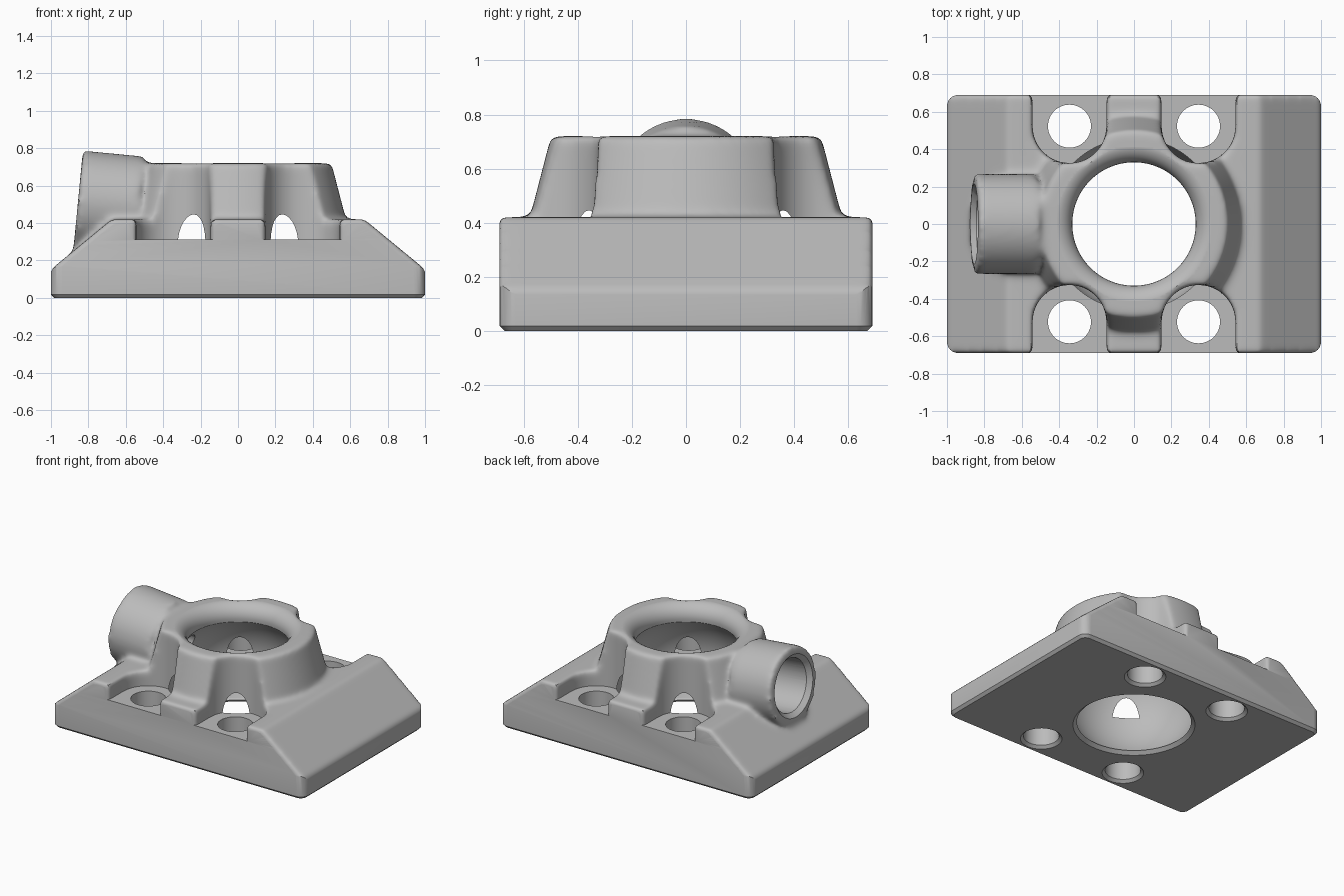
import bpy, bmesh, math
from mathutils import Matrix, Vector

if "Cube" in bpy.data.objects:
    bpy.data.objects.remove(bpy.data.objects["Cube"])


def finish(name, bm):
    bmesh.ops.recalc_face_normals(bm, faces=bm.faces)
    mesh = bpy.data.meshes.new(name)
    bm.to_mesh(mesh)
    bm.free()
    ob = bpy.data.objects.new(name, mesh)
    bpy.context.collection.objects.link(ob)
    return ob


def box(name, lo, hi):
    bm = bmesh.new()
    bmesh.ops.create_cube(bm, size=1)
    for v in bm.verts:
        v.co = [(a + b) / 2 + c * (b - a) for a, b, c in zip(lo, hi, v.co)]
    return finish(name, bm)


def rod(name, start, direction, length, r1, r2=None, segments=64):
    """Cylinder or cone running from a start point along a direction."""
    bm = bmesh.new()
    d = Vector(direction).normalized()
    place = Matrix.Translation(Vector(start) + d * length / 2) @ d.to_track_quat('Z', 'Y').to_matrix().to_4x4()
    bmesh.ops.create_cone(bm, cap_ends=True, segments=segments, radius1=r1,
                          radius2=r1 if r2 is None else r2, depth=length, matrix=place)
    return finish(name, bm)


def extrude_profile(name, points, y):
    bm = bmesh.new()
    face = bm.faces.new([bm.verts.new((px, -y, pz)) for px, pz in points])
    out = bmesh.ops.extrude_face_region(bm, geom=[face])
    for v in out["geom"]:
        if isinstance(v, bmesh.types.BMVert):
            v.co.y = y
    return finish(name, bm)


def lathe(name, points, center=(0, 0), steps=96):
    bm = bmesh.new()
    verts = [bm.verts.new((r, 0, z)) for r, z in points]
    edges = [bm.edges.new(pair) for pair in zip(verts, verts[1:])]
    bmesh.ops.spin(bm, geom=verts + edges, cent=(0, 0, 0), axis=(0, 0, 1),
                   angle=math.tau, steps=steps, use_merge=False)
    bmesh.ops.remove_doubles(bm, verts=bm.verts, dist=0.0001)
    bmesh.ops.translate(bm, verts=bm.verts, vec=(center[0], center[1], 0))
    return finish(name, bm)


def apply(ob, kind, **settings):
    mod = ob.modifiers.new(kind, kind)
    for key, value in settings.items():
        setattr(mod, key, value)
    bpy.context.view_layer.objects.active = ob
    bpy.ops.object.modifier_apply(modifier=mod.name)


def combine(ob, other, operation):
    apply(ob, 'BOOLEAN', object=other, operation=operation, solver='EXACT')
    bpy.data.objects.remove(other)


# Sloped base block, oversized so the final trim leaves flat sides
half = [(1.003, -0.1), (1.003, 0.15), (0.675, 0.42)]
body = extrude_profile("mount_block", half + [(-x, z) for x, z in reversed(half)], 0.693)

# Central tower
combine(body, rod("tower", (0, 0, 0.2), (0, 0, 1), 0.52, 0.635, 0.5, 96), 'UNION')

# Tilted side tube with a neck and a small web below it
tilt = math.radians(5.5)
inward = Vector((math.cos(tilt), 0, -math.sin(tilt)))
mouth = Vector((-0.855, 0, 0.522))
combine(body, rod("side_tube", mouth, inward, 0.33, 0.267), 'UNION')
combine(body, rod("tube_neck", mouth + inward * 0.2, inward, 0.3, 0.235), 'UNION')
combine(body, box("tube_web", (-0.85, -0.06, 0.1), (-0.5, 0.06, 0.4)), 'UNION')

# Four open pockets beside the tower
corners = [(sx * 0.345, sy * 0.523) for sx in (-1, 1) for sy in (-1, 1)]
for cx, cy in corners:
    combine(body, rod("pocket", (cx, cy, -0.3), (0, 0, 1), 1.5, 0.198), 'DIFFERENCE')
    ys = sorted((cy, math.copysign(0.9, cy)))
    combine(body, box("pocket_mouth", (cx - 0.198, ys[0], -0.3), (cx + 0.198, ys[1], 1.2)), 'DIFFERENCE')

# Soft fillets over the whole casting
apply(body, 'REMESH', mode='VOXEL', voxel_size=0.014)
apply(body, 'SMOOTH', factor=0.5, iterations=22)

# Crisp pocket floor
combine(body, box("pocket_floor", (-0.57, -0.71, -0.05), (0.57, 0.71, 0.312)), 'UNION')

# Trim to a rounded block with a chamfered underside
bm = bmesh.new()
bmesh.ops.create_cube(bm, size=1)
for v in bm.verts:
    v.co = (v.co.x * 2, v.co.y * 1.38, v.co.z + 0.5)
upright = [e for e in bm.edges if abs(e.verts[0].co.z - e.verts[1].co.z) > 0.5]
bmesh.ops.bevel(bm, geom=upright, offset=0.06, segments=6, profile=0.5, affect='EDGES')
bottom = [e for e in bm.edges if all(v.co.z < 0.001 for v in e.verts)]
bmesh.ops.bevel(bm, geom=bottom, offset=0.018, segments=1, affect='EDGES')
combine(body, finish("trim_block", bm), 'INTERSECT')

# Spherical main bore with a rounded lip; it breaks through into the pockets
bore = [(0, -0.1), (0.41, -0.1), (0.395, 0), (0.37, 0.022)]
for i in range(19):
    z = 0.03 + i * 0.57 / 18
    bore.append((math.sqrt(0.46 ** 2 - (z - 0.282) ** 2), z))
for i in range(9):
    a = math.pi * (1 - i / 16)
    bore.append((0.43 + 0.1 * math.cos(a), 0.622 + 0.1 * math.sin(a)))
bore += [(0.43, 0.9), (0, 0.9)]
combine(body, lathe("main_bore", bore), 'DIFFERENCE')

# Bolt holes
for corner in corners:
    hole = [(0, -0.1), (0.135, -0.1), (0.135, 0), (0.115, 0.018), (0.115, 0.6), (0, 0.6)]
    combine(body, lathe("bolt_hole", hole, corner, 48), 'DIFFERENCE')

# Tube socket with a flared mouth and a small passage to the main bore
combine(body, rod("tube_socket", mouth - inward * 0.1, inward, 0.4, 0.185), 'DIFFERENCE')
combine(body, rod("socket_flare", mouth - inward * 0.02, inward, 0.05, 0.235, 0.185), 'DIFFERENCE')
combine(body, rod("passage", mouth + inward * 0.2, inward, 0.4, 0.08, segments=32), 'DIFFERENCE')

# Single grey finish
grey = bpy.data.materials.new("plain_grey")
grey.use_nodes = True
color = (0.5, 0.5, 0.5, 1)
grey.diffuse_color = color
grey.node_tree.nodes["Principled BSDF"].inputs["Base Color"].default_value = color
body.data.materials.clear()
body.data.materials.append(grey)

bpy.ops.object.select_all(action='DESELECT')
body.select_set(True)
bpy.context.view_layer.objects.active = body
bpy.ops.object.shade_smooth_by_angle(angle=math.radians(30))
